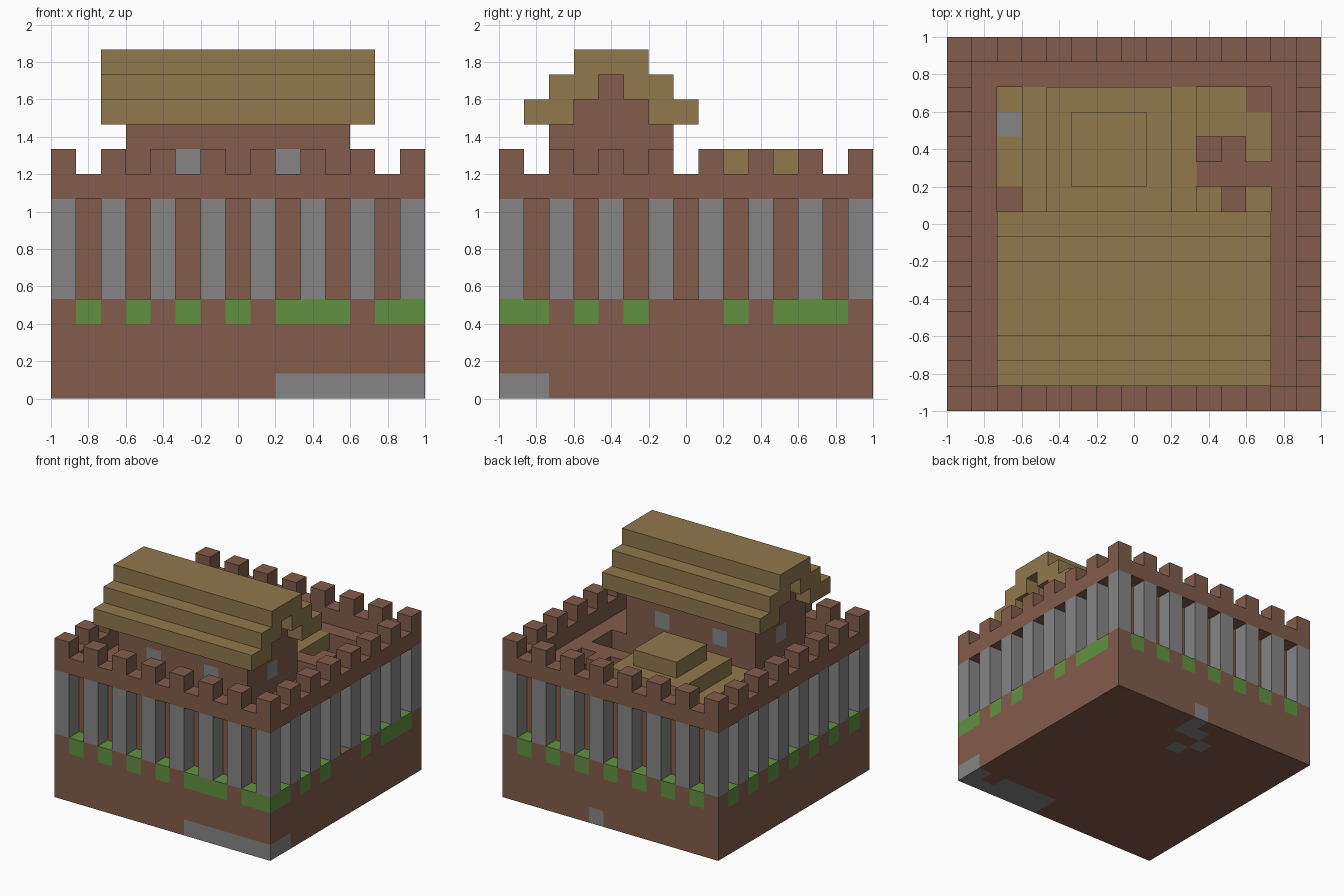
import bpy
import bmesh
import math
from mathutils import Matrix, Vector

cube = bpy.data.objects.get("Cube")
if cube:
    bpy.data.objects.remove(cube, do_unlink=True)

N = 15           # cells per side
U = 2 / N        # cell size
BRICK, STONE, MOSS, THATCH = range(4)


def make_material(name, rgb):
    mat = bpy.data.materials.new(name)
    mat.use_nodes = True
    mat.diffuse_color = (*rgb, 1)
    mat.node_tree.nodes["Principled BSDF"].inputs["Base Color"].default_value = (*rgb, 1)
    return mat


MATERIALS = [
    make_material("brown brick", (0.223, 0.107, 0.069)),
    make_material("grey stone", (0.235, 0.235, 0.235)),
    make_material("green moss", (0.122, 0.283, 0.054)),
    make_material("tan thatch", (0.283, 0.188, 0.074)),
]


def part(name, boxes, color, paint=None):
    """Boxes are pairs of grid corners; paint picks a colour per cell face."""
    bm = bmesh.new()
    for low, high in boxes:
        low, high = Vector(low), Vector(high)
        size = high - low
        mid = (low + high) / 2 * U - Vector((1, 1, 0))
        bmesh.ops.create_cube(bm, size=U, matrix=Matrix.Translation(mid) @ Matrix.Diagonal((*size, 1)))
    if paint:
        for axis in range(3):
            normal = Vector([float(axis == i) for i in range(3)])
            for step in range(1, N):
                at = step * U - (1 if axis < 2 else 0)
                bmesh.ops.bisect_plane(bm, geom=bm.verts[:] + bm.edges[:] + bm.faces[:],
                                       plane_co=normal * at, plane_no=normal)
    bm.normal_update()
    for face in bm.faces:
        face.material_index = color
        if paint:
            spot = (face.calc_center_median() + Vector((1, 1, 0))) / U - face.normal / 2
            cell = tuple(math.floor(c) for c in spot)
            face.material_index = paint(cell, face.normal)
    mesh = bpy.data.meshes.new(name)
    bm.to_mesh(mesh)
    bm.free()
    for mat in MATERIALS:
        mesh.materials.append(mat)
    obj = bpy.data.objects.new(name, mesh)
    bpy.context.collection.objects.link(obj)
    return obj


def perimeter(parity):
    """Outer ring cells at every second position."""
    return [(x, y) for x in range(N) for y in range(N)
            if (x in (0, N - 1) and y % 2 == parity) or (y in (0, N - 1) and x % 2 == parity)]


# Base block with moss along its top edge, stone patches and a thatch yard
moss = set(perimeter(1)) - {(14, 7)} | {(10, 0), (14, 0), (14, 12)}
stone = {(x, 0) for x in range(9, 15)} | {(x, 1) for x in (9, 10, 11, 12, 14)}
stone |= {(8, 14), (8, 13), (7, 13), (6, 12), (7, 11)}


def paint_base(cell, normal):
    x, y, z = cell
    if z == 3 and (x, y) in moss:
        return MOSS
    if z == 0 and (x, y) in stone:
        return STONE
    if normal.z > 0.5 and 2 <= x <= 12 and 7 <= y <= 12:
        if (x, y) == (2, 11):
            return STONE
        return BRICK if (x, y) in ((2, 8), (12, 12)) else THATCH
    return BRICK


part("base", [((0, 0, 0), (15, 15, 4))], BRICK, paint_base)

# Recessed walls around the sunken yard
part("inner_walls", [
    ((1, 1, 4), (14, 7, 8)),
    ((1, 7, 4), (2, 13, 8)),
    ((13, 7, 4), (14, 13, 8)),
    ((1, 13, 4), (14, 14, 8)),
], BRICK)

# Stone pillars and battlements share the same spacing
part("pillars", [((x, y, 4), (x + 1, y + 1, 8)) for x, y in perimeter(0)], STONE)
part("parapet", [
    ((0, 0, 8), (15, 1, 9)),
    ((0, 14, 8), (15, 15, 9)),
    ((0, 1, 8), (1, 14, 9)),
    ((14, 1, 8), (15, 14, 9)),
], BRICK)
part("battlements", [((x, y, 9), (x + 1, y + 1, 10)) for x, y in perimeter(0)], BRICK)

# Yard building with a stepped roof
part("yard_building", [((4, 7, 4), (9, 13, 7))], BRICK)
part("yard_roof", [
    ((3, 7, 7), (10, 13, 8)),
    ((4, 8, 8), (9, 13, 9)),
    ((5, 9, 9), (8, 12, 10)),
], THATCH)

# Bridge from the yard roof to the wall walk, with lower landings
part("bridge", [
    ((10, 9, 7), (13, 10, 8)),
    ((11, 10, 7), (12, 11, 8)),
    ((10, 10, 6), (11, 11, 7)),
    ((11, 8, 6), (12, 9, 7)),
], BRICK)


# House walls with gables and windows
def paint_house(cell, normal):
    x, y, z = cell
    long_side = abs(normal.y) > 0.5 and x in (5, 9)
    end_side = abs(normal.x) > 0.5 and y == 4
    return STONE if z == 9 and (long_side or end_side) else BRICK


part("house_walls", [((3, 2, 8), (12, 7, 11))], BRICK, paint_house)
part("house_gables", [((3, 3, 11), (12, 6, 12)), ((3, 4, 12), (12, 5, 13))], BRICK)

# Stepped house roof, two cells wide on each slope and level
roof = [((2, 3, 13), (13, 6, 14))]
for level in (1, 2):
    z = 13 - level
    roof.append(((2, 3 - level, z), (13, 5 - level, z + 1)))
    roof.append(((2, 4 + level, z), (13, 6 + level, z + 1)))
part("house_roof", roof, THATCH)
